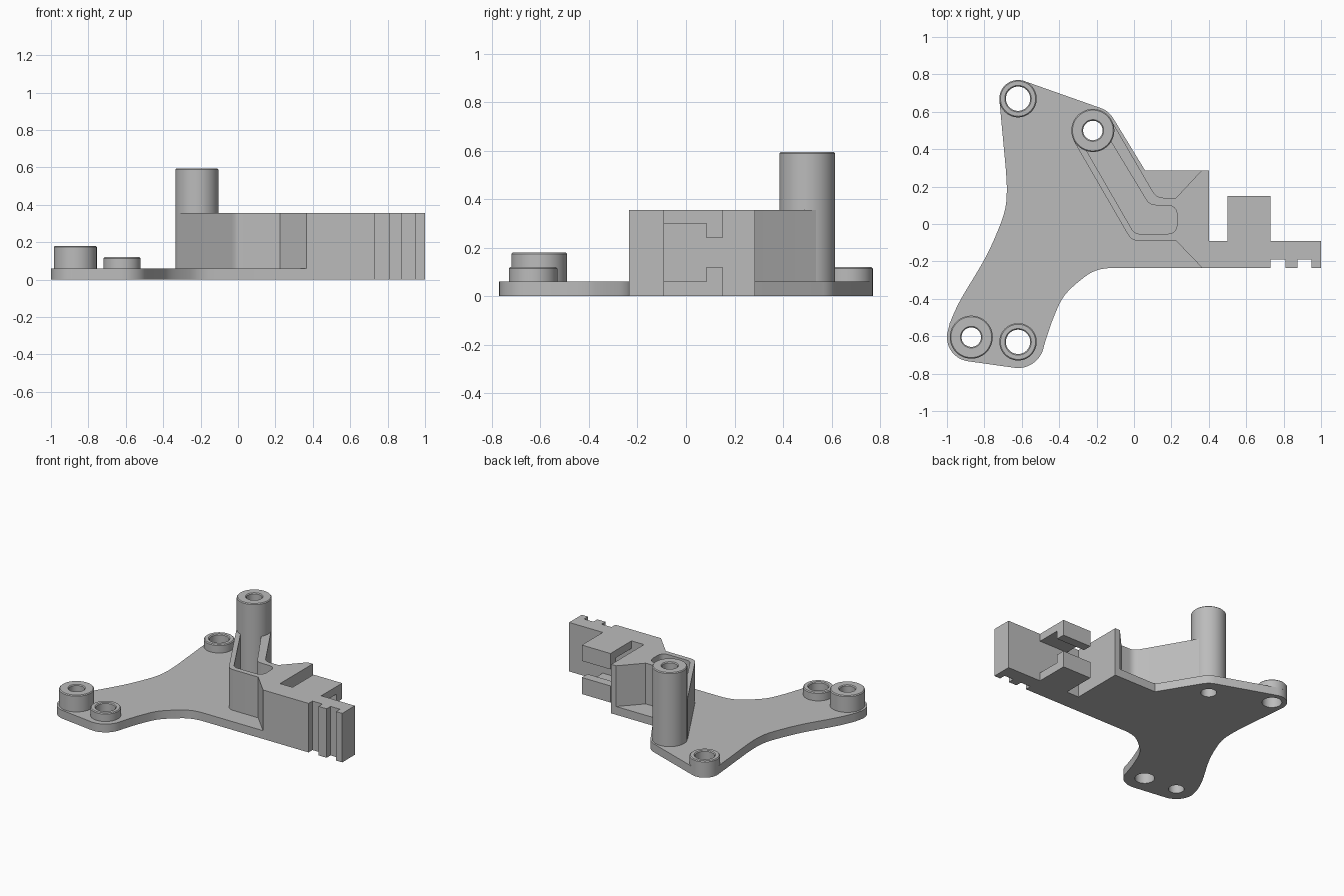
import bpy, bmesh, math
from mathutils import Vector

if "Cube" in bpy.data.objects:
    bpy.data.objects.remove(bpy.data.objects["Cube"])

grey = bpy.data.materials.new("plain_grey")
grey.diffuse_color = (0.5, 0.5, 0.5, 1)
grey.use_nodes = True
grey.node_tree.nodes["Principled BSDF"].inputs["Base Color"].default_value = grey.diffuse_color


def finish(bm, name):
    bmesh.ops.recalc_face_normals(bm, faces=bm.faces[:])
    me = bpy.data.meshes.new(name)
    bm.to_mesh(me)
    bm.free()
    me.materials.append(grey)
    ob = bpy.data.objects.new(name, me)
    bpy.context.collection.objects.link(ob)
    return ob


def smooth(ob):
    bpy.ops.object.select_all(action='DESELECT')
    ob.select_set(True)
    bpy.context.view_layer.objects.active = ob
    bpy.ops.object.shade_smooth_by_angle(angle=math.radians(30))


def extrude(name, points, offset):
    """Closed 3D outline pushed along an offset."""
    bm = bmesh.new()
    face = bm.faces.new([bm.verts.new(p) for p in points])
    res = bmesh.ops.extrude_face_region(bm, geom=[face], use_keep_orig=True)
    verts = [v for v in res["geom"] if isinstance(v, bmesh.types.BMVert)]
    bmesh.ops.translate(bm, verts=verts, vec=offset)
    return finish(bm, name)


def arc(cx, cy, r, a0, a1, n=12):
    angles = [math.radians(a0 + (a1 - a0) * i / n) for i in range(n + 1)]
    return [(cx + r * math.cos(a), cy + r * math.sin(a)) for a in angles]


def spline(pts, n=5):
    """Smooth curve through the points."""
    p = [Vector(q) for q in [pts[0]] + pts + [pts[-1]]]
    out = []
    for a, b, c, d in zip(p, p[1:], p[2:], p[3:]):
        for i in range(n):
            t = i / n
            q = 0.5 * (2*b + (c - a)*t + (2*a - 5*b + 4*c - d)*t*t + (3*b - a - 3*c + d)*t**3)
            out.append((q.x, q.y))
    return out + [pts[-1]]


def rounded(pts, n=6):
    """Outline where a third value rounds the corner."""
    out = []
    for i, p in enumerate(pts):
        c = Vector(p[:2])
        if len(p) == 2:
            out.append((c.x, c.y))
            continue
        a = c + (Vector(pts[i - 1][:2]) - c).normalized() * p[2]
        b = c + (Vector(pts[(i + 1) % len(pts)][:2]) - c).normalized() * p[2]
        for k in range(n + 1):
            t = k / n
            q = a * (1 - t)**2 + c * 2 * t * (1 - t) + b * t * t
            out.append((q.x, q.y))
    return out


def tube(name, x, y, r, hole, z0, z1, n=48, e=0.006):
    """Hollow boss with small chamfers on its upper rims."""
    prof = [(hole, z0), (r, z0), (r, z1 - e), (r - e, z1), (hole + e, z1), (hole, z1 - e)]
    bm = bmesh.new()
    rings = [[bm.verts.new((x + pr * math.cos(2 * math.pi * k / n),
                            y + pr * math.sin(2 * math.pi * k / n), pz))
              for pr, pz in prof] for k in range(n)]
    for k in range(n):
        a, b = rings[k], rings[(k + 1) % n]
        for j in range(len(prof)):
            m = (j + 1) % len(prof)
            bm.faces.new((a[j], b[j], b[m], a[m]))
    smooth(finish(bm, name))


BASE, TOP = 0.06, 0.355
FRONT, BACK = -0.235, -0.09
# toothed end of the arm, shared by base plate and block
teeth = [(0.73, FRONT), (0.73, -0.19), (0.81, -0.19), (0.81, FRONT), (0.875, FRONT),
         (0.875, -0.19), (0.95, -0.19), (0.95, FRONT), (1, FRONT), (1, BACK)]

# base plate outline, counter-clockwise
outline = teeth + [(0.73, BACK), (0.73, 0.15), (0.5, 0.15), (0.5, BACK), (0.4, BACK),
                   (0.4, 0.285), (0.06, 0.285)]
outline += arc(-0.22, 0.5, 0.127, 31, 71, 8)
outline += arc(-0.62, 0.67, 0.1, 71, 184)
outline += spline([(-0.685, 0.29), (-0.68, 0.18), (-0.69, 0.075), (-0.73, -0.04),
                   (-0.80, -0.19), (-0.93, -0.41), (-0.985, -0.53)])
outline += arc(-0.87, -0.605, 0.13, 172, 264)
outline += arc(-0.62, -0.63, 0.14, 264, 345)
outline += spline([(-0.475, -0.63), (-0.43, -0.50), (-0.37, -0.38), (-0.26, -0.28),
                   (-0.19, -0.245), (-0.125, FRONT)])
base = extrude("base_plate", [(x, y, 0) for x, y in outline], (0, 0, BASE))

# bosses and the tall post: x, y, radius, hole radius, height
bosses = [("back_boss", -0.62, 0.67, 0.1, 0.065, 0.12),
          ("front_low_boss", -0.62, -0.63, 0.1, 0.065, 0.12),
          ("front_high_boss", -0.87, -0.605, 0.115, 0.052, 0.18),
          ("tall_post", -0.22, 0.5, 0.115, 0.052, 0.595)]
for name, x, y, r, hole, h in bosses:
    tube(name, x, y, r, hole, BASE, h)
    ring = arc(x, y, hole, 0, 360, 48)[:-1]
    cutter = extrude(name + "_cutter", [(a, b, -0.1) for a, b in ring], (0, 0, 0.3))
    cutter.hide_render = True
    mod = base.modifiers.new(name, 'BOOLEAN')
    mod.operation, mod.solver, mod.object = 'DIFFERENCE', 'EXACT', cutter
    bpy.context.view_layer.objects.active = base
    bpy.ops.object.modifier_apply(modifier=mod.name)
    bpy.data.objects.remove(cutter)
smooth(base)

# block with the channel walls reaching into the post
walls = [(-0.32, 0.44), (-0.013, BACK, 0.04), (0.225, BACK), (0.365, FRONT)] + teeth
walls += [(0.4, BACK), (0.4, 0.285), (0.36, 0.285), (0.225, 0.14), (0.12, 0.14, 0.04),
          (-0.11, 0.535), (-0.15, 0.485), (0.083, 0.1, 0.035), (0.23, 0.1, 0.055),
          (0.23, -0.053, 0.055), (0.003, -0.053, 0.03), (-0.27, 0.42)]
smooth(extrude("channel_block", [(x, y, BASE) for x, y in rounded(walls)],
               (0, 0, TOP - BASE)))

# jaws of the slotted clip behind the arm
upper = [(BACK, TOP), (0.15, TOP), (0.15, 0.24), (0.085, 0.24), (0.085, 0.3), (BACK, 0.3)]
lower = [(0.085, BASE), (0.15, BASE), (0.15, 0.12), (0.085, 0.12)]
for name, prof in (("upper_jaw", upper), ("lower_jaw", lower)):
    extrude(name, [(0.5, y, z) for y, z in prof], (0.23, 0, 0))
